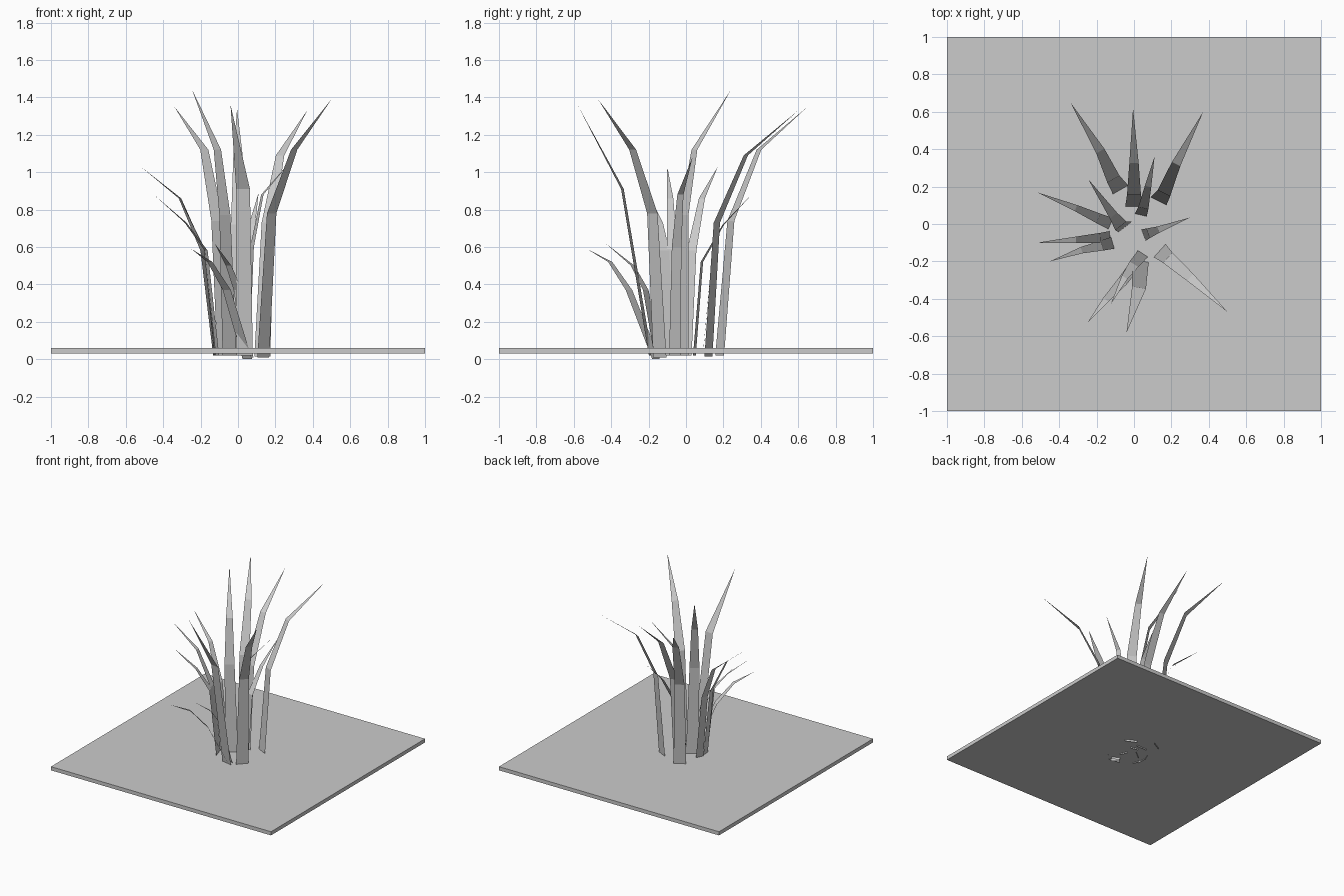
import bpy
from mathutils import Vector

if "Cube" in bpy.data.objects:
    bpy.data.objects.remove(bpy.data.objects["Cube"])

# Thin ground plate
bpy.ops.mesh.primitive_cube_add(size=1, location=(0, 0, 0.045))
plate = bpy.context.object
plate.name = "ground_plate"
plate.scale = (2, 2, 0.03)


def blade(name, widths, *spine):
    """Flat tapering strip along a spine that ends in a pointed tip."""
    pts = [Vector(p) for p in spine]
    lean = pts[-1] - pts[0]
    side = Vector((-lean.y, lean.x, 0)).normalized()
    verts = []
    for p, w in zip(pts[:-1], widths):
        verts += [p - side * w / 2, p + side * w / 2]
    verts.append(pts[-1])
    n = len(pts) - 1
    faces = [(2*i, 2*i + 1, 2*i + 3, 2*i + 2) for i in range(n - 1)]
    faces.append((2*n - 2, 2*n - 1, 2*n))
    me = bpy.data.meshes.new(name)
    me.from_pydata([tuple(v) for v in verts], [], faces)
    bpy.context.collection.objects.link(bpy.data.objects.new(name, me))


TALL = (0.095, 0.075, 0.05)
SMALL = (0.065, 0.055, 0.035)

# Tall blades: root, two bends, tip
blade("tall_blade_back_left", TALL, (-.07, .18, .02), (-.11, .24, .74), (-.18, .39, 1.12), (-.34, .65, 1.35))
blade("tall_blade_back", TALL, (0, .09, .02), (0, .155, .72), (0, .325, 1.09), (-.005, .62, 1.34))
blade("tall_blade_back_right", TALL, (.13, .12, .015), (.16, .165, .73), (.225, .32, 1.09), (.37, .60, 1.33))
blade("tall_blade_left", TALL, (-.045, -.015, .02), (-.07, -.01, .77), (-.11, .045, 1.12), (-.245, .24, 1.44))
blade("tall_blade_front", (0.09, 0.075), (.035, -.19, .02), (.027, -.34, .91), (-.04, -.58, 1.36))
blade("tall_blade_front_right", TALL, (.135, -.14, .01), (.18, -.18, .78), (.30, -.285, 1.12), (.50, -.47, 1.39))

# Small blades
blade("small_blade_left_back", SMALL, (-.12, .0, .02), (-.19, .03, .58), (-.31, .085, .86), (-.52, .17, 1.03))
blade("small_blade_left", SMALL, (-.125, -.07, .02), (-.18, -.075, .59), (-.31, -.085, .86), (-.52, -.10, 1.03))
blade("small_blade_left_front", SMALL, (-.11, -.10, .02), (-.17, -.115, .58), (-.28, -.14, .73), (-.45, -.20, .88))
blade("small_blade_front_left", SMALL, (.05, -.16, 0), (-.06, -.305, .37), (-.15, -.405, .52), (-.25, -.53, .59))
blade("small_blade_front", SMALL, (.055, -.15, .01), (.0, -.215, .37), (-.05, -.285, .5), (-.125, -.43, .62))
blade("small_blade_back", SMALL, (.035, .045, .02), (.05, .085, .52), (.075, .20, .72), (.11, .36, .89))
blade("small_blade_right", SMALL, (.05, -.06, .02), (.075, -.05, .6), (.13, -.03, .88), (.30, .035, 1.08))
